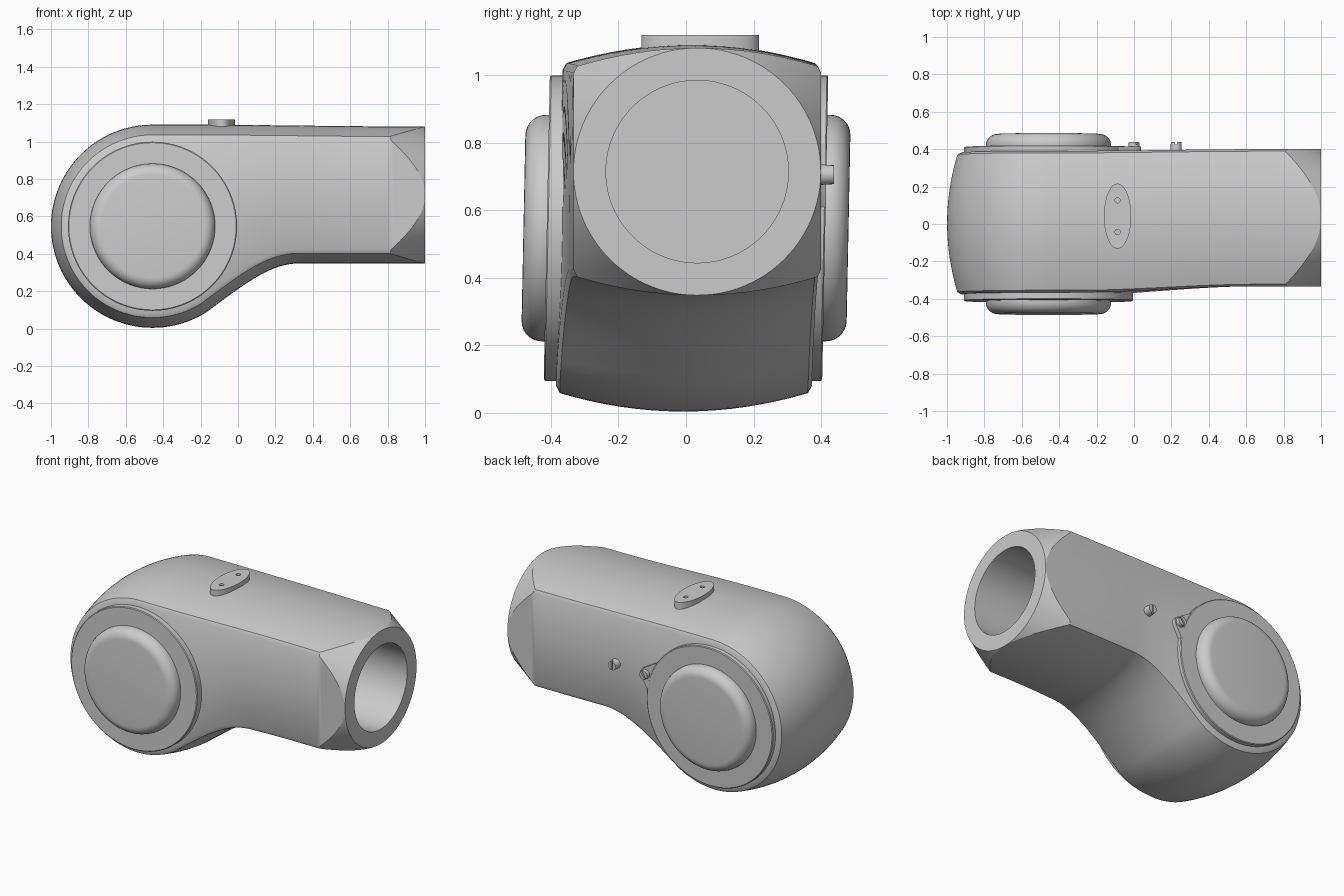
import bpy, bmesh, math
from mathutils import Vector, Matrix

if "Cube" in bpy.data.objects:
    bpy.data.objects.remove(bpy.data.objects["Cube"])

CX, CZ, R = -0.457, 0.547, 0.543      # hub centre and radius
TILT = 0.02                           # slight lean of the hub about x


def finish(name, bm, angle=32):
    bmesh.ops.recalc_face_normals(bm, faces=bm.faces)
    me = bpy.data.meshes.new(name)
    bm.to_mesh(me)
    bm.free()
    ob = bpy.data.objects.new(name, me)
    bpy.context.collection.objects.link(ob)
    smooth(ob, angle)
    return ob


def smooth(ob, angle=32):
    bpy.ops.object.select_all(action='DESELECT')
    ob.select_set(True)
    bpy.context.view_layer.objects.active = ob
    bpy.ops.object.shade_smooth_by_angle(angle=math.radians(angle))


def boolean(ob, cutter, op):
    m = ob.modifiers.new("cut", 'BOOLEAN')
    m.operation, m.object, m.solver = op, cutter, 'EXACT'
    bpy.context.view_layer.objects.active = ob
    bpy.ops.object.modifier_apply(modifier=m.name)
    bpy.data.objects.remove(cutter)


def cone(name, r1, r2, depth, loc, rot, seg=96):
    bm = bmesh.new()
    mat = Matrix.Translation(loc) @ rot
    bmesh.ops.create_cone(bm, cap_ends=True, segments=seg, radius1=r1,
                          radius2=r2, depth=depth, matrix=mat)
    return finish(name, bm)


def lathe(name, profile, seg=72):
    """Revolve (radius, y) points around the hub axis, with the hub lean."""
    bm = bmesh.new()
    rings = [[bm.verts.new((CX + r * math.cos(a), y + TILT * r * math.sin(a),
                            CZ + r * math.sin(a)))
              for a in (2 * math.pi * i / seg for i in range(seg))]
             for r, y in profile]
    for a, b in zip(rings, rings[1:]):
        for i in range(seg):
            j = (i + 1) % seg
            bm.faces.new((a[i], a[j], b[j], b[i]))
    bm.faces.new(rings[0])
    bm.faces.new(rings[-1])
    return finish(name, bm)


def smoothstep(x, a, b):
    t = min(1, max(0, (x - a) / (b - a)))
    return t * t * (3 - 2 * t)


def bottom(x):
    x0, z0, x1, z1 = -0.147, 0.104, 0.32, 0.348
    if x < x0:
        return CZ - math.sqrt(max(0, R * R - (x - CX) ** 2))
    if x > x1:
        return z1
    t, h = (x - x0) / (x1 - x0), x1 - x0
    return (z0 * (2*t**3 - 3*t*t + 1) + z1 * (3*t*t - 2*t**3)
            + 0.72 * h * (t**3 - 2*t*t + t))


# Elbow body: crowned side profile, stacked across the width
top, bot = [], []
for i in range(30):
    a = math.radians(3 + 87 * i / 30)
    x, dz = CX - R * math.cos(a), R * math.sin(a)
    top.append(Vector((x, CZ + dz)))
    bot.append(Vector((x, CZ - dz)))
for i in range(51):
    x = CX + (1.15 - CX) * i / 50
    top.append(Vector((x, 1.09 - 0.01 * smoothstep(x, -0.3, 1))))
    bot.append(Vector((x, bottom(x))))
loop, n = top + bot[::-1], len(top)
N = len(loop)
normals = []
for i in range(N):
    d = (loop[(i + 1) % N] - loop[i - 1]).normalized()
    normals.append(Vector((d.y, -d.x)))       # points inwards for this winding

bm = bmesh.new()
rings = []
steps = [-1, -0.97] + [k / 8 for k in range(-7, 8)] + [0.97, 1]
for t in steps:
    inset = 0.058 * t * t + (0.018 if abs(t) == 1 else 0)
    ring = []
    for p, nv in zip(loop, normals):
        q = p + nv * inset
        s = smoothstep(q.x, -0.3, 0.65)
        y0, y1 = -0.375 + 0.042 * s, 0.382 + 0.018 * s
        y = (y0 + y1) / 2 + t * (y1 - y0) / 2 + TILT * (q.y - CZ) * (1 - s)
        ring.append(bm.verts.new((q.x, y, q.y)))
    rings.append(ring)
for a, b in zip(rings, rings[1:]):
    for i in range(N):
        j = (i + 1) % N
        bm.faces.new((a[i], a[j], b[j], b[i]))
for r in (rings[0], rings[-1]):
    for i in range(n - 1):
        bm.faces.new((r[i], r[i + 1], r[N - 2 - i], r[N - 1 - i]))
body = finish("elbow_body", bm)

# Conical trim of the tube end, then the bore
to_x = Matrix.Rotation(math.pi / 2, 4, 'Y')
boolean(body, cone("trim", 1.6, 0.366, 2.2, (-0.1, 0.033, 0.714), to_x), 'INTERSECT')
boolean(body, cone("bore", 0.27, 0.27, 1.0, (0.7, 0.033, 0.714), to_x), 'DIFFERENCE')
smooth(body, 30)

# Hub flange and rounded cap on both sides
for side, s in (("front", -1), ("back", 1)):
    lathe(side + "_flange", [(0.452, s * 0.34), (0.452, s * 0.408),
                             (0.447, s * 0.412), (0.2, s * 0.412)])
    prof = [(0.335, s * 0.39)]
    for i in range(8):
        a = math.pi / 2 * i / 7
        prof.append((0.275 + 0.06 * math.cos(a), s * (0.421 + 0.06 * math.sin(a))))
    lathe(side + "_cap", prof)

# Pointer tab on the back flange
SZ = 0.705
bm = bmesh.new()
phi = math.atan2(SZ - CZ, -CX)
pts = [(CX + 0.45 * math.cos(phi + d), CZ + 0.45 * math.sin(phi + d)) for d in (-0.2, 0.26)]
pts += [(0.038 * math.cos(k * math.pi / 8), SZ + 0.038 * math.sin(k * math.pi / 8))
        for k in range(16)]
for x, z in pts:
    for y in (0.36, 0.414):
        bm.verts.new((x, y, z))
bmesh.ops.convex_hull(bm, input=bm.verts)
finish("pointer_tab", bm)

# Slotted studs on the back
to_y = Matrix.Rotation(-math.pi / 2, 4, 'X')
for name, x, ang in (("tab_stud", 0.0, 0.6), ("body_stud", 0.225, 0.0)):
    stud = cone(name, 0.032, 0.028, 0.07, (x, 0.403, SZ), to_y, 24)
    bm = bmesh.new()
    bmesh.ops.create_cube(bm, matrix=Matrix.Translation((x, 0.44, SZ))
                          @ Matrix.Rotation(ang, 4, 'Y')
                          @ Matrix.Diagonal((0.01, 0.03, 0.1, 1)))
    boolean(stud, finish("slot", bm), 'DIFFERENCE')
    smooth(stud)

# Oval plate with two pin holes on top
plate = cone("top_plate", 1, 1, 0.06, (-0.088, 0.042, 1.088),
             Matrix.Diagonal((0.073, 0.174, 1, 1)), 48)
for y in (0.127, -0.043):
    boolean(plate, cone("pin", 0.014, 0.014, 0.06, (-0.088, y, 1.125), Matrix(), 20), 'DIFFERENCE')
smooth(plate)
